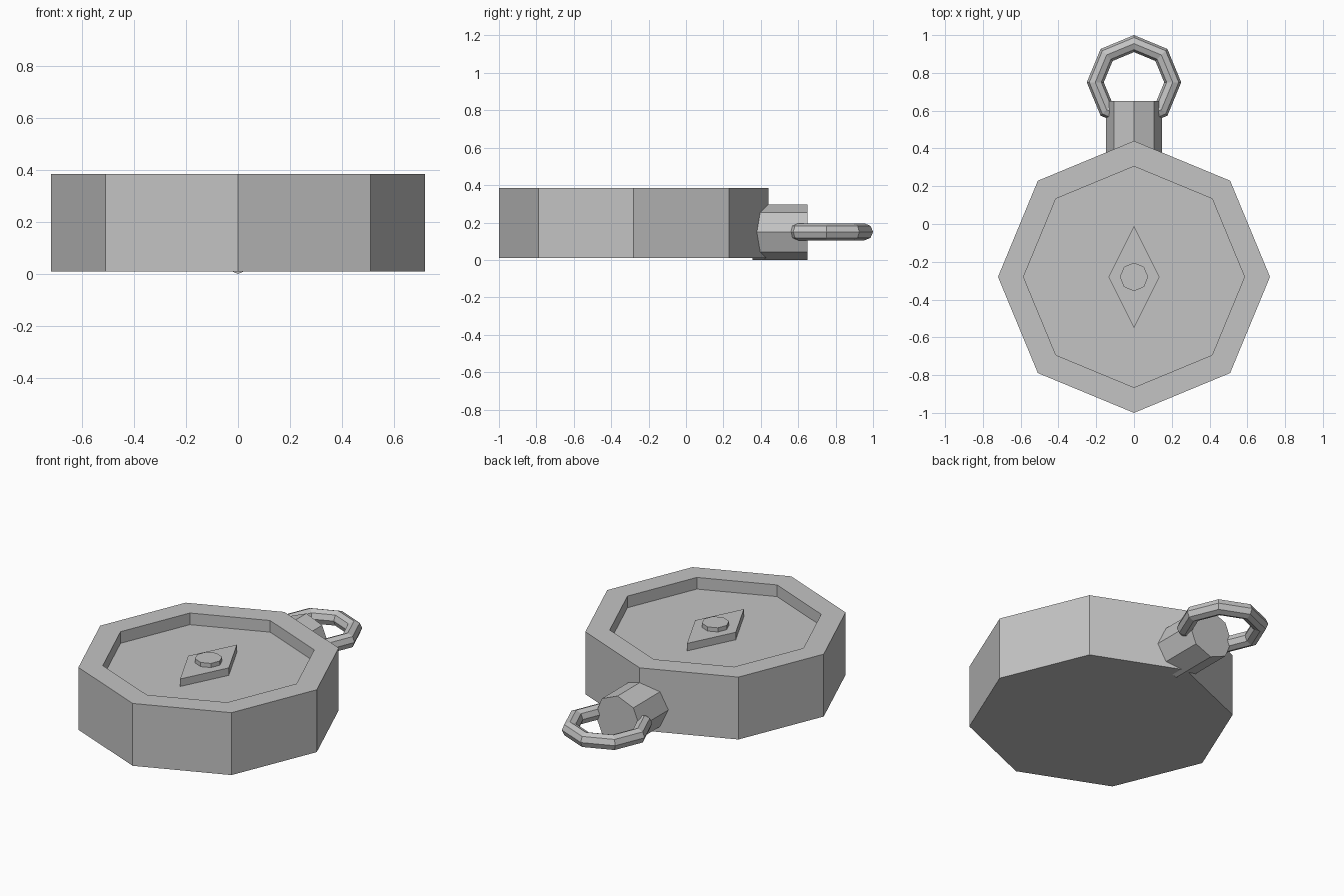
import bpy
import bmesh
from math import cos, sin, pi
from mathutils import Matrix, Vector

cube = bpy.data.objects.get("Cube")
if cube:
    bpy.data.objects.remove(cube)

grey = bpy.data.materials.new("plain grey")
grey.use_nodes = True
colour = (0.55, 0.55, 0.55, 1)
grey.diffuse_color = colour
grey.node_tree.nodes["Principled BSDF"].inputs["Base Color"].default_value = colour

SIDES = 8
BODY_Y = -0.28
FLOOR_Z = 0.315


def add_object(name, bm):
    bmesh.ops.recalc_face_normals(bm, faces=bm.faces[:])
    mesh = bpy.data.meshes.new(name)
    bm.to_mesh(mesh)
    bm.free()
    mesh.materials.append(grey)
    obj = bpy.data.objects.new(name, mesh)
    bpy.context.collection.objects.link(obj)
    return obj


def ring_points(rx, ry, z, sides):
    return [Vector((rx * cos(2 * pi * i / sides), ry * sin(2 * pi * i / sides), z))
            for i in range(sides)]


def lathe(name, profile, matrix, sides=SIDES):
    """Stack of (x radius, y radius, height) rings, capped at both ends."""
    bm = bmesh.new()
    rings = [[bm.verts.new(matrix @ p) for p in ring_points(rx, ry, z, sides)]
             for rx, ry, z in profile]
    for low, high in zip(rings, rings[1:]):
        for i in range(sides):
            j = (i + 1) % sides
            bm.faces.new((low[i], low[j], high[j], high[i]))
    bm.faces.new(rings[0])
    bm.faces.new(rings[-1])
    return add_object(name, bm)


at_body = Matrix.Translation((0, BODY_Y, 0))

# Case with a raised rim around a sunken dial
lathe("case", [(0.72, 0.72, 0.01), (0.72, 0.72, 0.385),
               (0.585, 0.585, 0.385), (0.585, 0.585, FLOOR_Z)], at_body)

# Diamond needle and its centre pin
lathe("needle", [(0.135, 0.27, FLOOR_Z), (0.135, 0.27, 0.36)], at_body, sides=4)
lathe("needle_pin", [(0.075, 0.075, 0.36), (0.075, 0.075, 0.385)], at_body)

# Stem pointing backwards
stem_matrix = Matrix.Translation((0, 0.355, 0.148)) @ Matrix.Rotation(-pi / 2, 4, "X")
lathe("stem", [(0.148, 0.148, 0), (0.148, 0.148, 0.295)], stem_matrix)

# Loop passing through the stem
bm = bmesh.new()
loops = []
for i in range(SIDES):
    turn = Matrix.Translation((0, 0.75, 0.15)) @ Matrix.Rotation(2 * pi * i / SIDES, 4, "Z")
    section = ring_points(0.045, 0.045, 0, SIDES)
    loops.append([bm.verts.new(turn @ Vector((0.205 + p.x, 0, p.y))) for p in section])
for i in range(SIDES):
    a, b = loops[i], loops[(i + 1) % SIDES]
    for j in range(SIDES):
        k = (j + 1) % SIDES
        bm.faces.new((a[j], b[j], b[k], a[k]))
add_object("loop", bm)
